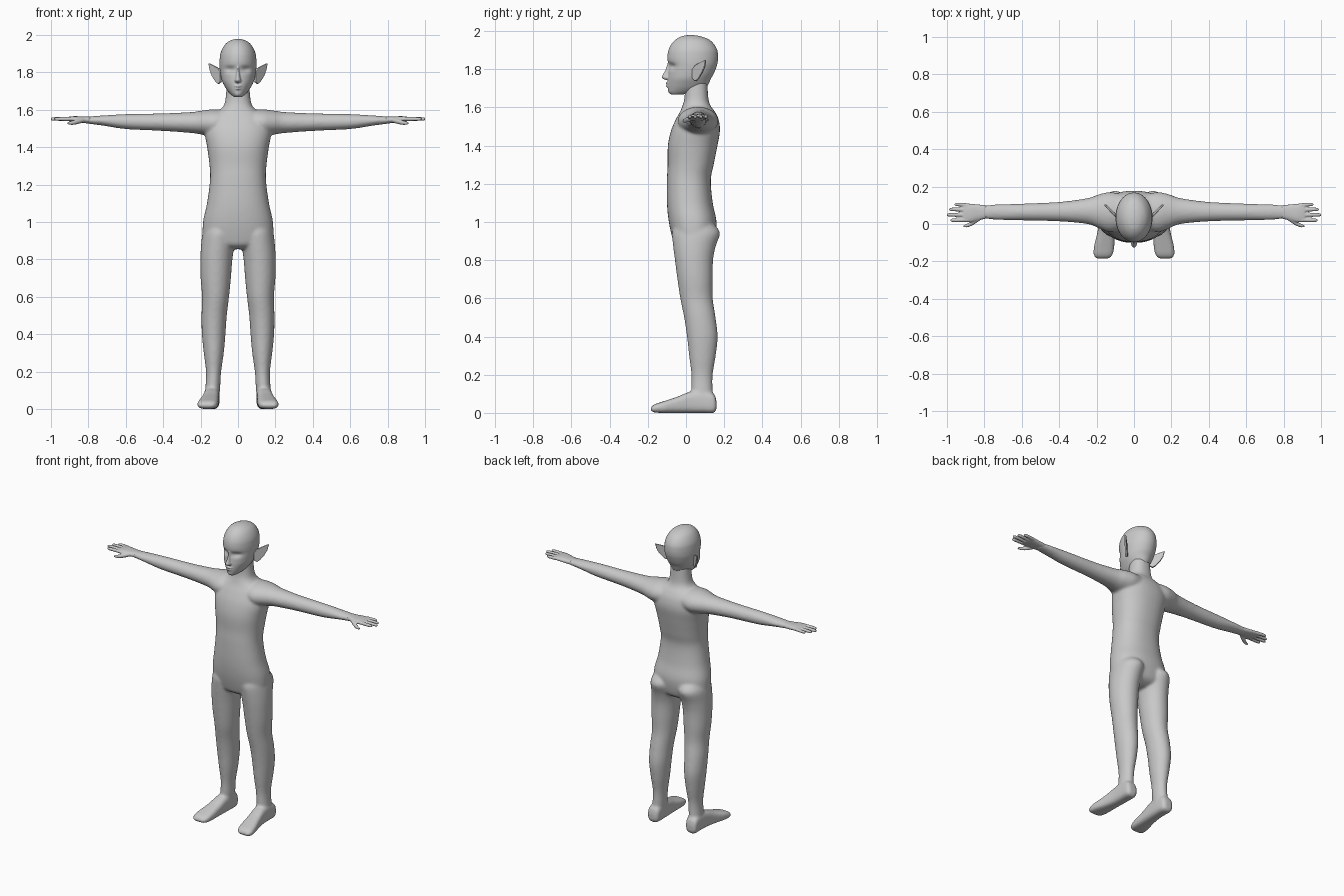
import bpy, bmesh, math
from mathutils import Vector

grey = bpy.data.materials.new("plain grey")
grey.diffuse_color = (0.58, 0.58, 0.58, 1)


def spline(rows, steps=5):
    """Catmull-Rom resampling of section rows."""
    out = []
    for i in range(len(rows) - 1):
        p = [Vector(rows[min(max(k, 0), len(rows) - 1)]) for k in range(i - 1, i + 3)]
        for j in range(steps):
            t = j / steps
            out.append(0.5 * (2 * p[1] + (p[2] - p[0]) * t
                              + (2 * p[0] - 5 * p[1] + 4 * p[2] - p[3]) * t * t
                              + (3 * p[1] - p[0] - 3 * p[2] + p[3]) * t ** 3))
    return out + [Vector(rows[-1])]


def loft(bm, rows, axis, s=1, power=1.0, sides=40):
    """Rows are (position on axis, a0, a1, b0, b1); s mirrors in x."""
    rings = []
    for t, a0, a1, b0, b1 in spline(rows):
        ring = []
        for k in range(sides):
            ang = 2 * math.pi * k / sides
            c, d = (math.copysign(abs(v) ** power, v) for v in (math.cos(ang), math.sin(ang)))
            a = (a0 + a1) / 2 + c * (a1 - a0) / 2
            b = (b0 + b1) / 2 + d * (b1 - b0) / 2
            co = {'z': (a, b, t), 'x': (t, a, b), 'y': (a, t, b)}[axis]
            ring.append(bm.verts.new((co[0] * s, co[1], co[2])))
        rings.append(ring)
    for r0, r1 in zip(rings, rings[1:]):
        for k in range(sides):
            n = (k + 1) % sides
            bm.faces.new((r0[k], r0[n], r1[n], r1[k]))
    bm.faces.new(rings[0])
    bm.faces.new(rings[-1])


def finish(bm, name, voxel, smooth):
    """Make the object, fuse its lofts and soften the joints."""
    # each closed loft gets outward normals before fusing
    bmesh.ops.recalc_face_normals(bm, faces=bm.faces)
    me = bpy.data.meshes.new(name)
    bm.to_mesh(me)
    bm.free()
    me.materials.append(grey)
    ob = bpy.data.objects.new(name, me)
    bpy.context.collection.objects.link(ob)
    m = ob.modifiers.new("fuse", 'REMESH')
    m.mode = 'VOXEL'
    m.voxel_size = voxel
    m.use_smooth_shade = True
    m = ob.modifiers.new("soften", 'SMOOTH')
    m.factor = 0.5
    m.iterations = smooth
    return ob


# Torso and neck
body = bmesh.new()
torso = [(0.855, .07, -.02, .09), (0.875, .14, -.055, .13), (0.91, .185, -.07, .15),
         (1.0, .187, -.09, .16), (1.1, .166, -.1, .14), (1.22, .15, -.1, .13),
         (1.3, .152, -.096, .145), (1.4, .165, -.095, .165), (1.48, .178, -.078, .178),
         (1.54, .165, -.052, .17), (1.58, .13, -.03, .15), (1.61, .085, -.018, .128),
         (1.65, .068, -.008, .117), (1.74, .06, -.005, .112)]
loft(body, [(z, -r, r, f, b) for z, r, f, b in torso], 'z', power=0.88)

# Legs, feet and arms
leg = [(0.98, .02, .175, -.06, .155), (0.94, .012, .19, -.073, .178), (0.87, .02, .198, -.067, .155),
       (0.8, .03, .201, -.058, .142), (0.7, .038, .2, -.045, .14), (0.6, .048, .192, -.03, .14),
       (0.5, .06, .195, -.01, .155), (0.4, .067, .193, .005, .166), (0.3, .076, .183, .016, .156),
       (0.2, .09, .171, .028, .14), (0.12, .095, .174, .028, .14), (0.05, .1, .18, .03, .145)]
foot = [(.16, .12, .165, .02, .06), (.145, .102, .18, 0, .1), (.09, .098, .182, 0, .115),
        (.02, .1, .185, 0, .11), (-.05, .103, .197, 0, .083), (-.12, .105, .214, 0, .06),
        (-.165, .114, .216, .002, .045), (-.184, .13, .205, .01, .03)]
arm = [(.06, -.03, .16, 1.47, 1.6), (.13, -.043, .17, 1.457, 1.603), (.19, -.022, .158, 1.467, 1.596),
       (.25, .0, .138, 1.476, 1.588), (.4, .014, .118, 1.487, 1.581), (.6, .019, .109, 1.497, 1.577),
       (.72, .022, .105, 1.515, 1.57), (.82, .028, .101, 1.528, 1.563)]
for s in (1, -1):
    loft(body, leg, 'z', s)
    loft(body, foot, 'y', s, power=0.65)
    loft(body, arm, 'x', s)
finish(body, "body", 0.008, 8)

# Hands with four fingers and a thumb
hands = bmesh.new()
palm = [(.79, .029, .1, 1.528, 1.564), (.83, .02, .104, 1.53, 1.564),
        (.87, .01, .108, 1.534, 1.566), (.905, .01, .108, 1.539, 1.563), (.915, .016, .102, 1.543, 1.56)]
fingers = [(.099, .104, .96), (.074, .078, .988), (.048, .049, 1.002), (.022, .02, .982)]
for s in (1, -1):
    loft(hands, palm, 'x', s, power=0.85)
    for y0, y1, tip in fingers:
        loft(hands, [(x, y - r, y + r, 1.551 - r, 1.551 + r) for x, y, r in
                     ((.885, y0, .011), (tip - .03, y1, .010), (tip - .008, y1, .0085), (tip, y1, .004))],
             'x', s, sides=16)
    loft(hands, [(x, y - r, y + r, z - r, z + r) for x, y, z, r in
                 ((.825, .03, 1.545, .012), (.86, .008, 1.536, .013),
                  (.89, -.007, 1.53, .0105), (.912, -.012, 1.528, .005))], 'x', s, sides=16)
finish(hands, "hands", 0.004, 3)

# Head with eye hollows
head = bmesh.new()
skull = [(1.668, .02, -.078, -.02), (1.68, .037, -.092, .06), (1.70, .055, -.095, .1),
         (1.72, .068, -.096, .117), (1.75, .084, -.095, .13), (1.78, .092, -.093, .147),
         (1.82, .098, -.091, .162), (1.845, .099, -.096, .167), (1.87, .098, -.097, .168),
         (1.9, .094, -.092, .164), (1.93, .082, -.078, .148), (1.955, .064, -.055, .122),
         (1.972, .038, -.025, .08), (1.979, .012, .01, .04)]
loft(head, [(z, -r, r, f, b) for z, r, f, b in skull], 'z', sides=96)
for v in head.verts:
    if v.co.y < 0:
        d = ((abs(v.co.x) - .042) / .026) ** 2 + ((v.co.z - 1.815) / .016) ** 2
        v.co.y += .014 * math.exp(-d)

# Nose and lips
loft(head, [(1.84, -.007, .007, -.095, -.06), (1.8, -.009, .009, -.107, -.06),
            (1.772, -.013, .013, -.122, -.06), (1.757, -.018, .018, -.127, -.06),
            (1.745, -.013, .013, -.112, -.06)], 'z', sides=24)
for z, w in ((1.727, .028), (1.713, .023)):
    loft(head, [(-w, -.088, -.08, z - .002, z + .002), (-w / 2, -.1, -.08, z - .006, z + .006),
                (0, -.106, -.08, z - .007, z + .007), (w / 2, -.1, -.08, z - .006, z + .006),
                (w, -.088, -.08, z - .002, z + .002)], 'x', sides=16)
finish(head, "head", 0.004, 3)

# Pointed ears: an outline in a plane swept outward and back, given thickness
ears = bmesh.new()
outline = [(0, 1.75), (.0, 1.80), (.02, 1.822), (.055, 1.836), (.095, 1.85),
           (.087, 1.815), (.068, 1.782), (.04, 1.75), (.02, 1.738)]
along = Vector((.7, .71, 0))
across = Vector((.71, -.7, 0)) * .008
for s in (1, -1):
    loops = []
    for side in (-1, 1):
        ring = []
        for u, z in outline:
            p = Vector((.09, .037, z)) + along * u + across * side * (1 - u * 4)
            ring.append(ears.verts.new((p.x * s, p.y, p.z)))
        loops.append(ring)
        ears.faces.new(ring)
    for k in range(len(outline)):
        n = (k + 1) % len(outline)
        ears.faces.new((loops[0][k], loops[0][n], loops[1][n], loops[1][k]))
finish(ears, "ears", 0.0025, 4)
